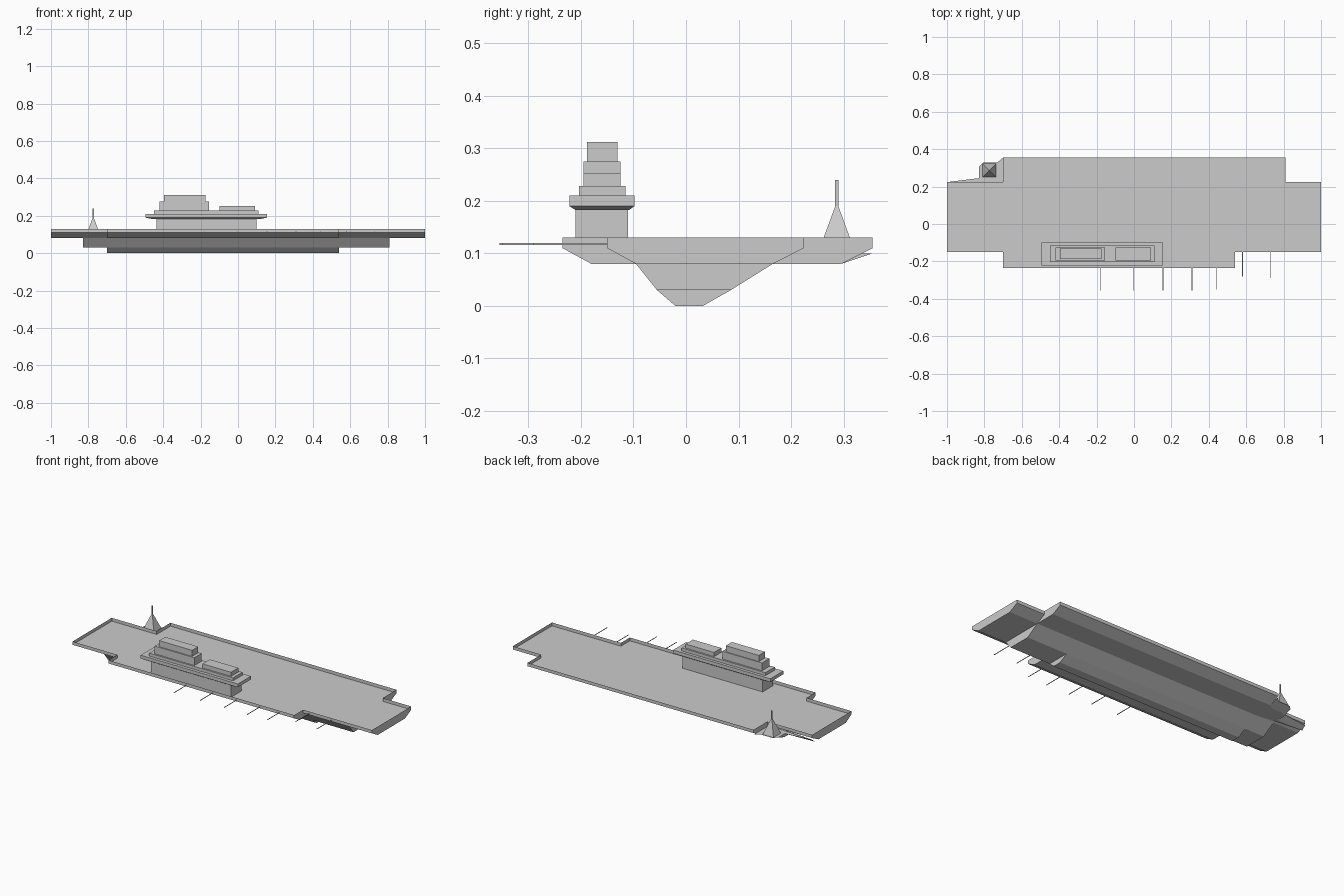
import bpy, bmesh

if "Cube" in bpy.data.objects:
    bpy.data.objects.remove(bpy.data.objects["Cube"])

FLOOR, RIM = 0.11, 0.13


def finish(name, bm):
    bmesh.ops.recalc_face_normals(bm, faces=bm.faces)
    mesh = bpy.data.meshes.new(name)
    bm.to_mesh(mesh)
    bm.free()
    ob = bpy.data.objects.new(name, mesh)
    bpy.context.collection.objects.link(ob)
    return ob


def loft(name, lower, upper):
    """Closed solid between two matching rings of 3D points."""
    bm = bmesh.new()
    a = [bm.verts.new(p) for p in lower]
    b = [bm.verts.new(p) for p in upper]
    n = len(a)
    for i in range(n):
        j = (i + 1) % n
        bm.faces.new((a[i], a[j], b[j], b[i]))
    bm.faces.new(a[::-1])
    bm.faces.new(b)
    return finish(name, bm)


def prism_x(name, section, x0, x1):
    return loft(name, [(x0, y, z) for y, z in section], [(x1, y, z) for y, z in section])


def rect(x0, x1, y0, y1, z):
    return [(x0, y0, z), (x1, y0, z), (x1, y1, z), (x0, y1, z)]


def box(name, x0, x1, y0, y1, z0, z1):
    return loft(name, rect(x0, x1, y0, y1, z0), rect(x0, x1, y0, y1, z1))


# Hull: flight deck and sponsons with sloped undersides, stepped keel below
hull = prism_x("hull", [(-.15, FLOOR), (-.095, .08), (.165, .08), (.224, FLOOR)], -1, 1)
parts = [
    prism_x("port_sponson", [(0, FLOOR), (0, .08), (.295, .08), (.355, FLOOR)], -.70, .81),
    prism_x("starboard_sponson", [(0, FLOOR), (0, .08), (-.18, .08), (-.235, FLOOR)], -.70, .54),
    prism_x("lower_hull", [(-.095, .08), (-.055, .03), (.085, .03), (.165, .08)], -.83, .81),
    prism_x("keel", [(-.055, .03), (-.02, 0), (.032, 0), (.085, .03)], -.70, .54),
]
bpy.context.view_layer.objects.active = hull
for part in parts:
    mod = hull.modifiers.new("union", "BOOLEAN")
    mod.operation, mod.solver, mod.object = "UNION", "EXACT", part
    bpy.ops.object.modifier_apply(modifier=mod.name)
    bpy.data.objects.remove(part)

# Thin bulwark standing around the recessed deck
outline = [(-1, -.15), (-.70, -.15), (-.70, -.235), (.54, -.235), (.54, -.15), (1, -.15),
           (1, .224), (.81, .224), (.81, .355), (-.70, .355), (-.70, .224), (-1, .224)]
bm = bmesh.new()
low = [bm.verts.new((x, y, FLOOR)) for x, y in outline]
high = [bm.verts.new((x, y, RIM)) for x, y in outline]
for i in range(len(outline)):
    j = (i + 1) % len(outline)
    bm.faces.new((low[i], low[j], high[j], high[i]))
finish("deck_bulwark", bm)

# Side platform carrying the mast, with a tapered fairing running aft
plat = [(-1, .224), (-.83, .245), (-.83, .305), (-.805, .33), (-.73, .33), (-.70, .355), (-.70, .215)]
base = [(-1, .20), (-.83, .20), (-.83, .25), (-.805, .275), (-.73, .275), (-.70, .295), (-.70, .165)]
loft("mast_platform", [(x, y, .08) for x, y in base], [(x, y, .10) for x, y in plat])

# Mast: square pyramid with a thin pole
mx, my = -.774, .287


def square(r, z):
    return rect(mx - r, mx + r, my - r, my + r, z)


loft("mast_base", square(.036, .10), square(.003, .19))
loft("mast_pole", square(.003, .19), square(.003, .24))

# Island superstructure
box("island_base", -.435, .10, -.21, -.11, FLOOR, .185)
loft("island_flare", rect(-.46, .12, -.211, -.108, .183), rect(-.495, .155, -.222, -.098, .19))
tiers = [
    ("island_gallery", -.495, .155, -.222, -.098, .19, .21),
    ("island_tier", -.45, .11, -.204, -.115, .21, .228),
    ("bridge", -.42, -.155, -.195, -.125, .228, .275),
    ("bridge_top", -.395, -.175, -.188, -.13, .275, .312),
    ("forward_house", -.10, .09, -.195, -.125, .228, .253),
]
for tier in tiers:
    box(*tier)

# Outrigger antenna rods on the starboard side
for x, y0, y1 in [(-.18, -.235, -.355), (-.005, -.235, -.355), (.155, -.235, -.355),
                  (.31, -.235, -.355), (.44, -.235, -.35), (.58, -.15, -.28), (.73, -.15, -.29)]:
    box("antenna_rod", x - .0015, x + .0015, y1, y0, .1165, .1195)
